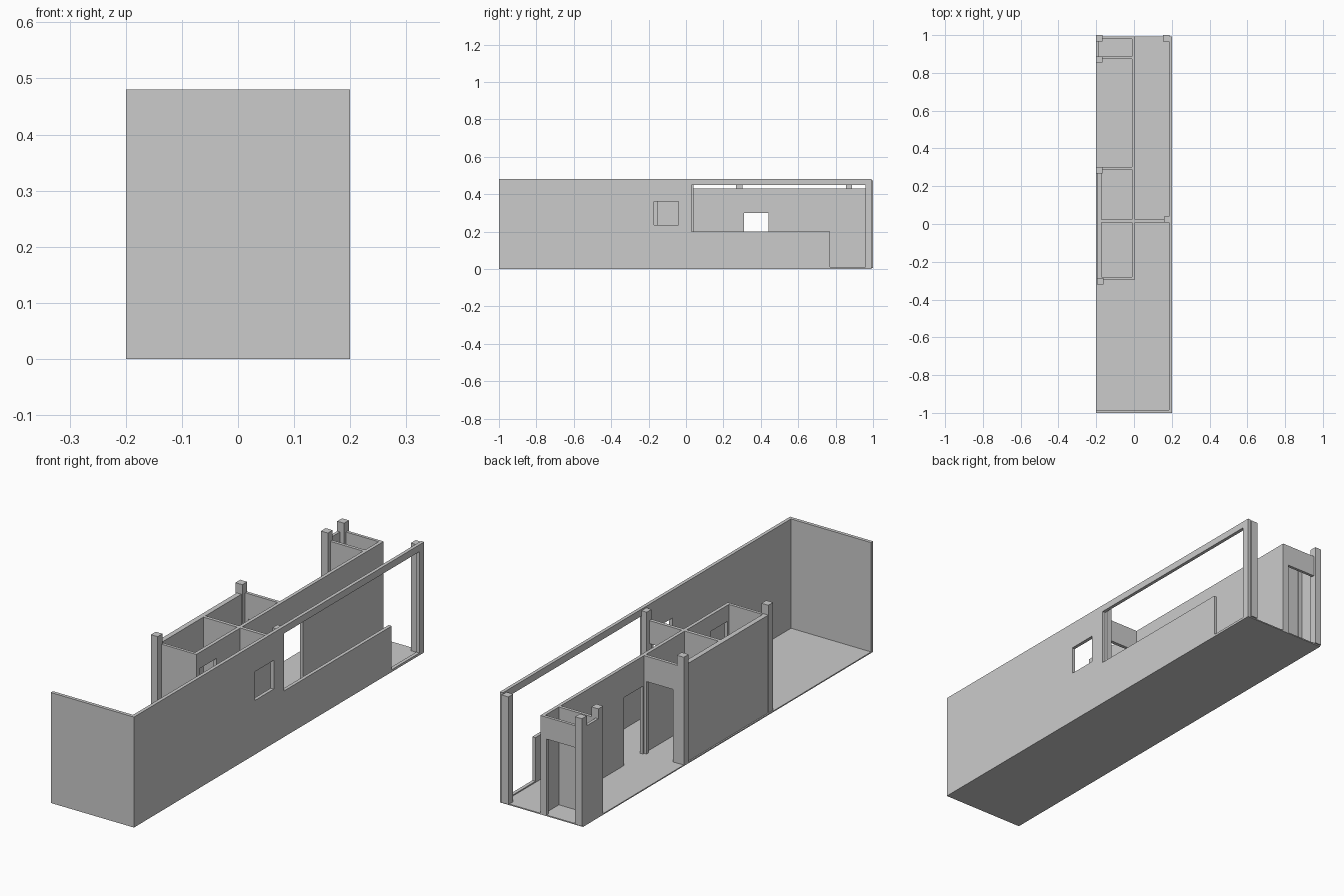
import bpy
import bmesh
from mathutils import Matrix, Vector

if "Cube" in bpy.data.objects:
    bpy.data.objects.remove(bpy.data.objects["Cube"], do_unlink=True)

FLOOR, WALL, POST, SHELL = 0.005, 0.43, 0.473, 0.48

plaster = bpy.data.materials.new("plaster_grey")
plaster.use_nodes = True
plaster.diffuse_color = (0.6, 0.6, 0.6, 1)
plaster.node_tree.nodes["Principled BSDF"].inputs["Base Color"].default_value = (0.6, 0.6, 0.6, 1)


def box(name, x, y, z):
    """Box from three (low, high) ranges."""
    lo, hi = (Vector(p) for p in zip(x, y, z))
    bm = bmesh.new()
    bmesh.ops.create_cube(bm, size=1, matrix=Matrix.Translation((lo + hi) / 2)
                          @ Matrix.Diagonal((*(hi - lo), 1)))
    mesh = bpy.data.meshes.new(name)
    bm.to_mesh(mesh)
    bm.free()
    mesh.materials.append(plaster)
    obj = bpy.data.objects.new(name, mesh)
    bpy.context.collection.objects.link(obj)
    return obj


def cut(obj, x, y, z):
    """Cut a box-shaped opening through a wall."""
    cutter = box("opening_cutter", x, y, z)
    cutter.hide_render = True
    mod = obj.modifiers.new("opening", "BOOLEAN")
    mod.operation, mod.solver, mod.object = "DIFFERENCE", "EXACT", cutter
    bpy.context.view_layer.objects.active = obj
    bpy.ops.object.modifier_apply(modifier=mod.name)
    bpy.data.objects.remove(cutter, do_unlink=True)


# Floor and tall outer shell
box("floor", (-0.2, 0.2), (-1, 0.993), (0, FLOOR))
box("front_wall", (-0.2, 0.2), (-1, -0.985), (FLOOR, SHELL))
side = box("side_wall", (0.185, 0.2), (-0.985, 0.993), (FLOOR, SHELL))
THROUGH_SIDE = (0.15, 0.25)
cut(side, THROUGH_SIDE, (0.03, 0.96), (0.2, 0.45))      # long window band
cut(side, THROUGH_SIDE, (0.77, 0.96), (0.01, 0.3))      # entrance below it
cut(side, THROUGH_SIDE, (-0.17, -0.04), (0.235, 0.36))  # small window

# Long inner wall with two doorways
spine = box("corridor_wall", (-0.01, 0.005), (-0.293, 0.993), (FLOOR, WALL))
cut(spine, (-0.05, 0.05), (0.31, 0.44), (FLOOR - 0.01, 0.3))
cut(spine, (-0.05, 0.05), (-0.27, -0.155), (FLOOR - 0.01, 0.36))

# Pair of middle rooms
H = (FLOOR, WALL)
box("middle_rooms_outer_wall", (-0.194, -0.172), (-0.293, 0.3), H)
box("middle_rooms_front_wall", (-0.172, -0.01), (-0.293, -0.28), H)
box("middle_rooms_divider", (-0.172, -0.01), (0.008, 0.023), H)
back = box("middle_rooms_back_wall", (-0.172, -0.01), (0.288, 0.302), H)
cut(back, (-0.15, -0.022), (0.2, 0.4), (FLOOR - 0.01, 0.32))

# Corridor cross wall with doorway
cross = box("corridor_cross_wall", (0.005, 0.185), (0.008, 0.023), H)
cut(cross, (0.012, 0.16), (-0.1, 0.1), (FLOOR - 0.01, 0.33))

# Small back room
box("back_room_outer_wall", (-0.2, -0.187), (0.87, 0.993), H)
box("back_room_front_wall", (-0.187, -0.01), (0.873, 0.887), H)
entry = box("back_room_back_wall", (-0.187, -0.01), (0.98, 0.993), H)
cut(entry, (-0.165, -0.025), (0.9, 1.1), (FLOOR - 0.01, 0.335))

# Square posts, taller than the inner walls
posts = {
    "post_back_corner": (-0.2, 0.967),
    "post_back_room": (-0.2, 0.855),
    "post_middle_back": (-0.2, 0.268),
    "post_middle_front": (-0.195, -0.32),
    "post_side_back": (0.154, 0.967),
    "post_side_middle": (0.16, 0.008),
}
for name, (x, y) in posts.items():
    width = 0.025 if name == "post_side_middle" else 0.033
    box(name, (x, x + width), (y, y + 0.033), (FLOOR, POST))
